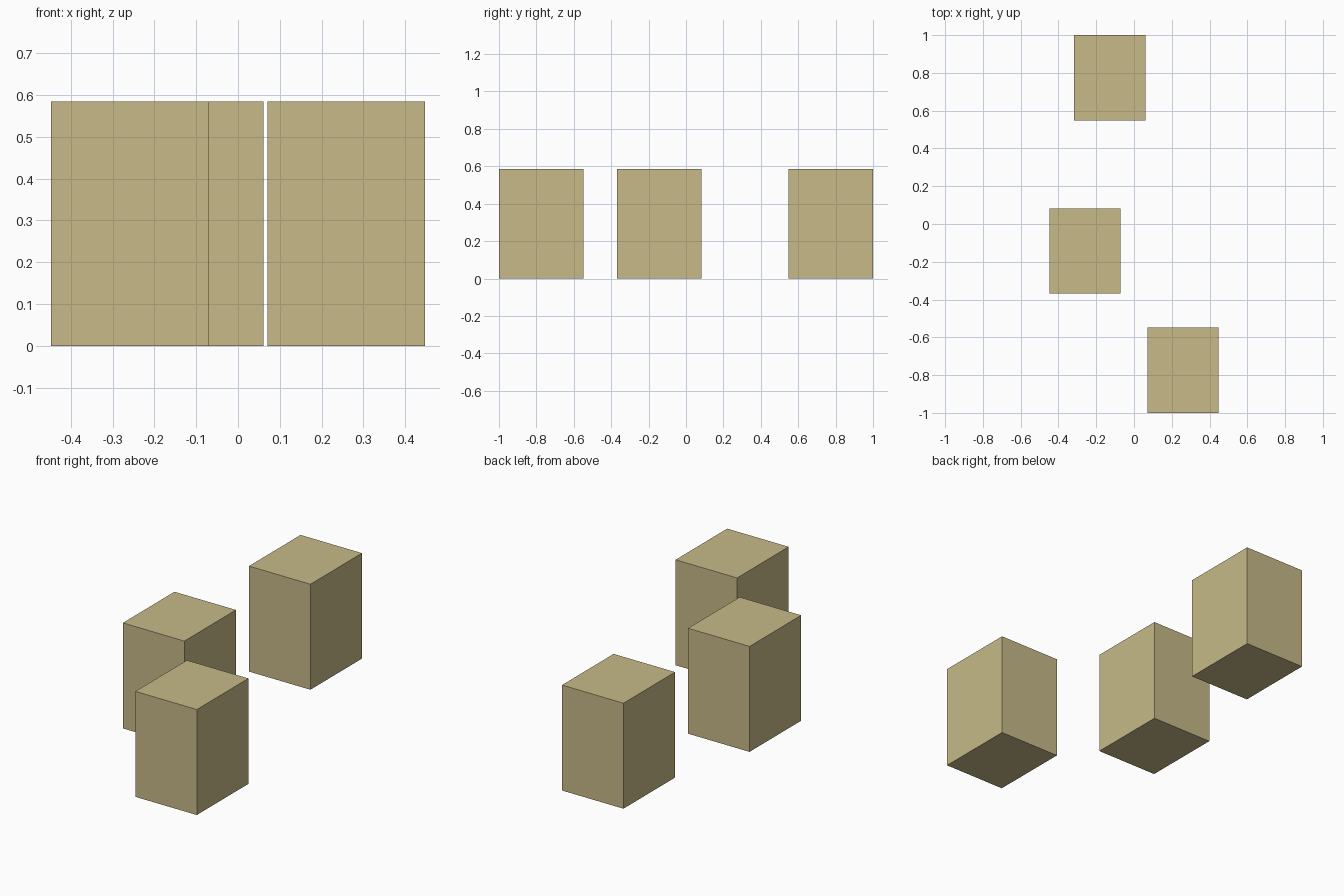
import bpy

if "Cube" in bpy.data.objects:
    bpy.data.objects.remove(bpy.data.objects["Cube"])

WIDTH, DEPTH, HEIGHT = 0.377, 0.452, 0.585

tan = bpy.data.materials.new("tan")
tan.diffuse_color = (0.57, 0.49, 0.25, 1)
tan.use_nodes = True
tan.node_tree.nodes["Principled BSDF"].inputs["Base Color"].default_value = tan.diffuse_color


def block(name, x, y):
    """Upright block standing on the ground, centred at x, y."""
    bpy.ops.mesh.primitive_cube_add(size=1, location=(x, y, HEIGHT / 2))
    ob = bpy.context.object
    ob.name = name
    ob.scale = (WIDTH, DEPTH, HEIGHT)
    bpy.ops.object.transform_apply(location=False, rotation=False, scale=True)
    ob.data.materials.append(tan)


# Three identical blocks, staggered from front to back
block("front_block", 0.259, -0.774)
block("middle_block", -0.2595, -0.143)
block("back_block", -0.128, 0.774)
